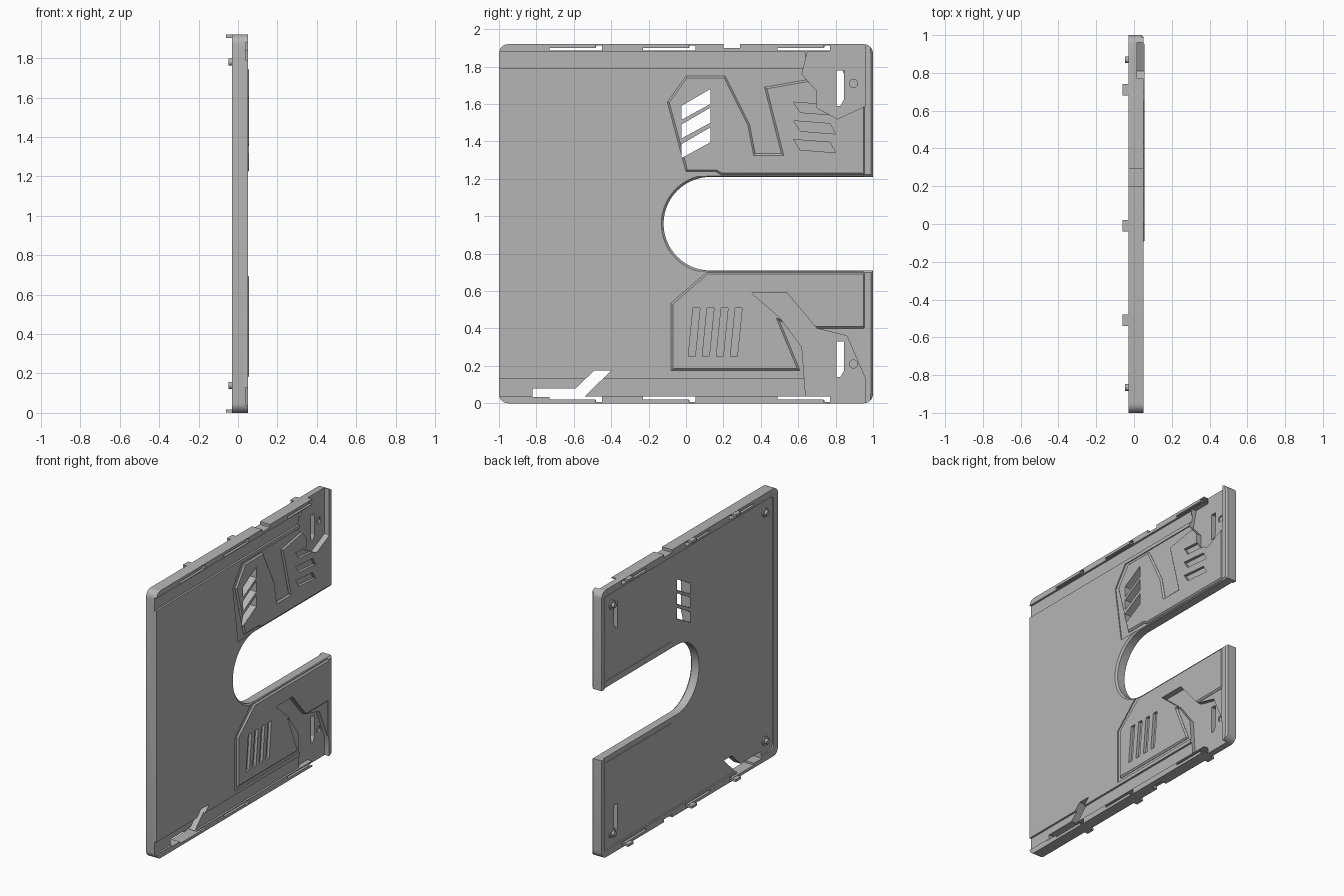
import bpy, bmesh, math
from mathutils import Vector

if "Cube" in bpy.data.objects:
    bpy.data.objects.remove(bpy.data.objects["Cube"], do_unlink=True)

grey = bpy.data.materials.new("plain_grey")
grey.use_nodes = True
COLOR = (0.46, 0.46, 0.46, 1)
grey.diffuse_color = COLOR
grey.node_tree.nodes["Principled BSDF"].inputs["Base Color"].default_value = COLOR

H = 1.92
BACK, FACE, RAISED = -0.03, 0.051, 0.056


def prism(name, pts, x0, x1, chamfer=0, rule=None):
    """Extrude a (y, z) outline along x, with an optional chamfer on the outer face."""
    bm = bmesh.new()
    base = bm.faces.new([bm.verts.new((x0, y, z)) for y, z in pts])
    ext = bmesh.ops.extrude_face_region(bm, geom=[base])
    top = [v for v in ext["geom"] if isinstance(v, bmesh.types.BMVert)]
    bmesh.ops.translate(bm, verts=top, vec=(x1 - x0, 0, 0))
    bmesh.ops.recalc_face_normals(bm, faces=bm.faces)
    if chamfer:
        edges = [e for e in bm.edges if all(v in top for v in e.verts)
                 and (rule is None or all(rule(v.co) for v in e.verts))]
        bmesh.ops.bevel(bm, geom=edges, offset=chamfer, segments=1, affect='EDGES')
    me = bpy.data.meshes.new(name)
    bm.to_mesh(me)
    bm.free()
    me.materials.append(grey)
    ob = bpy.data.objects.new(name, me)
    bpy.context.collection.objects.link(ob)
    return ob


def rect(y0, y1, z0, z1):
    return [(y0, z0), (y1, z0), (y1, z1), (y0, z1)]


def arc(y, z, r, a0, a1, n):
    return [(y + r * math.cos(math.radians(a0 + (a1 - a0) * i / n)),
             z + r * math.sin(math.radians(a0 + (a1 - a0) * i / n))) for i in range(n + 1)]


def combine(target, other, op):
    mod = target.modifiers.new("combine", 'BOOLEAN')
    mod.operation, mod.object, mod.solver = op, other, 'EXACT'
    bpy.context.view_layer.objects.active = target
    bpy.ops.object.modifier_apply(modifier=mod.name)
    bpy.data.objects.remove(other, do_unlink=True)


def cut(pts, x0=-0.2, x1=0.2):
    combine(body, prism("cutter", pts, x0, x1), 'DIFFERENCE')


def flip(pts):
    return [(y, H - z) for y, z in pts]


# C-shaped body with rounded corners and a round-ended slot
R = 0.05
outline = (arc(-1 + R, R, R, 180, 270, 6) + arc(1 - R, R, R, 270, 360, 6)
           + [(1, 0.71)] + arc(0.13, 0.96, 0.25, 270, 90, 28) + [(1, 1.21)]
           + arc(1 - R, H - R, R, 0, 90, 6) + arc(-1 + R, H - R, R, 90, 180, 6))
body = prism("side_panel", outline, BACK, FACE, 0.012,
             lambda c: c.y > 0.99 or (c.y > -0.2 and 0.6 < c.z < 1.3))

# Shallow hollow behind the rim
cut(arc(-0.92, 0.08, 0.03, 180, 270, 4) + [(0.97, 0.05), (0.97, H - 0.05)]
    + arc(-0.92, H - 0.08, 0.03, 90, 180, 4), -0.1, -0.02)

# Long channels beside the top and bottom rails
for side in (list, flip):
    cut(side(rect(-1.1, 0.64, 0.04, 0.13)), 0.037, 0.2)

# Sunken surrounds of the decorated areas
cut([(-0.07, 1.213), (-0.13, 1.62), (-0.03, 1.765), (0.95, 1.765), (0.95, 1.213)], 0.044, 0.2)
cut([(-0.105, 0.155), (-0.105, 0.54), (0.07, 0.707), (0.95, 0.707), (0.95, 0.155)], 0.044, 0.2)

# Raised armour plates
upper = [(0, 1.238), (-0.1, 1.61), (0, 1.75), (0.21, 1.75), (0.34, 1.49), (0.37, 1.335),
         (0.51, 1.335), (0.42, 1.69), (0.65, 1.73), (0.96, 1.73), (0.96, 1.22),
         (0.19, 1.22), (0.16, 1.238)]
lower = [(-0.08, 0.175), (-0.08, 0.535), (0.11, 0.7), (0.96, 0.7), (0.96, 0.4),
         (0.62, 0.4), (0.5, 0.44), (0.61, 0.175)]
for pts in (upper, lower):
    combine(body, prism("plate", pts, 0.02, RAISED, 0.01), 'UNION')

# Deep corner pockets, open towards the outer rail
cut([(0.65, 1.88), (0.62, 1.76), (0.7, 1.67), (0.7, 1.58), (0.81, 1.52), (0.96, 1.59),
     (0.96, 2), (0.77, 2), (0.77, 1.88)], 0.015, 0.2)
cut([(0.64, 0.04), (0.62, 0.3), (0.5, 0.46), (0.35, 0.59), (0.54, 0.59), (0.7, 0.4),
     (0.86, 0.36), (0.96, 0.13), (0.96, -0.1), (0.77, -0.1), (0.77, 0.04)], 0.015, 0.2)

# Slanted open windows
for z in (1.31, 1.415, 1.515):
    cut([(-0.025, z), (0.13, z + 0.085), (0.13, z + 0.165), (-0.025, z + 0.075)])

# Blind vents on the upper plate
for z in (1.355, 1.455, 1.555):
    cut([(0.61, z), (0.8, z - 0.015), (0.77, z + 0.04), (0.575, z + 0.055)], 0.036, 0.2)

# Blind slanted slots on the lower plate
for i in range(4):
    y = 0.012 + i * 0.075
    cut([(y, 0.25), (y + 0.037, 0.25), (y + 0.063, 0.51), (y + 0.026, 0.51)], 0.036, 0.2)

# Latch slots and screw dimples in the corner pockets
for z0, z1, zc in ((1.59, 1.78, 1.71), (0.14, 0.33, 0.21)):
    cut([(0.805, z0), (0.825, z0), (0.845, z0 + 0.035), (0.845, z1), (0.805, z1)])
    cut(arc(0.895, zc, 0.022, 0, 345, 23), 0.005, 0.2)

# Angled opening near the lower front corner
cut([(-0.82, 0.033), (-0.82, 0.08), (-0.59, 0.08), (-0.49, 0.175), (-0.4, 0.175), (-0.545, 0.033)])

# Spring-clip slots along both rails
CLIPS = (-0.73, -0.23, 0.49)
for side in (list, flip):
    for y in CLIPS:
        cut(side([(y, 0.02), (y + 0.245, 0.02), (y + 0.245, 0.008), (y + 0.28, 0.008),
                  (y + 0.28, 0.035), (y, 0.035)]))
    cut(side(rect(0.2, 0.29, -0.1, 0.02)), -0.2, 0.2 if side is flip else 0.01)

# Clip hooks and locating posts on the inner side
for label, side in (("bottom", list), ("top", flip)):
    for i, y in enumerate(CLIPS):
        y = y + 0.19
        prism(f"{label}_hook_{i + 1}", side(rect(y, y + 0.06, 0.001, 0.018)), -0.06, 0.0)
    for name, y in (("front", -0.865), ("back", 0.87)):
        prism(f"{label}_{name}_post", side(arc(y, 0.14, 0.018, 0, 345, 23)), -0.048, 0.0)
        prism(f"{label}_{name}_boss", side(arc(y, 0.14, 0.032, 0, 345, 23)), -0.029, 0.0)

# Low lips beside the slot on the inner side
for label, z in (("lower", 0.665), ("upper", 1.25)):
    prism(f"{label}_inner_lip", rect(0.2, 0.93, z, z + 0.008), -0.025, 0.0)

# Smooth the arcs while keeping the edges sharp
for ob in bpy.context.scene.objects:
    ob.select_set(ob.type == 'MESH')
bpy.context.view_layer.objects.active = body
bpy.ops.object.shade_smooth_by_angle(angle=math.radians(25))
